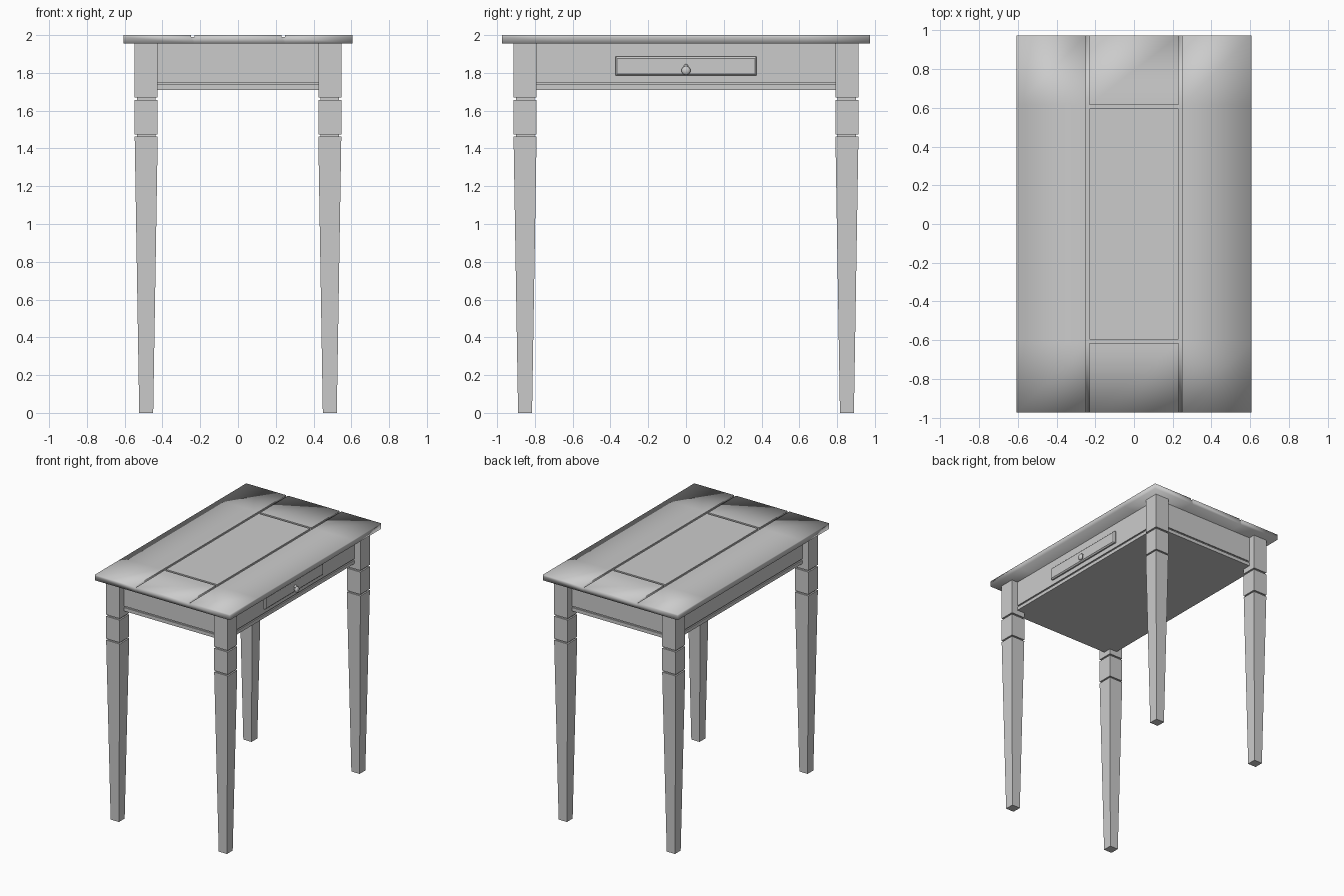
import bpy, bmesh
from math import pi
from mathutils import Vector, Matrix

cube = bpy.data.objects.get("Cube")
if cube:
    bpy.data.objects.remove(cube)

grey = bpy.data.materials.new("grey paint")
grey.use_nodes = True
COLOUR = (0.6, 0.6, 0.6, 1)
grey.diffuse_color = COLOUR
grey.node_tree.nodes["Principled BSDF"].inputs["Base Color"].default_value = COLOUR


def finish(name, bm):
    mesh = bpy.data.meshes.new(name)
    bm.to_mesh(mesh)
    bm.free()
    obj = bpy.data.objects.new(name, mesh)
    mesh.materials.append(grey)
    bpy.context.collection.objects.link(obj)
    return obj


def box(lo, hi):
    bm = bmesh.new()
    bmesh.ops.create_cube(bm, size=1)
    lo, hi = Vector(lo), Vector(hi)
    for v in bm.verts:
        v.co = (lo + hi) / 2 + v.co * (hi - lo)
    return bm


def square_loft(name, sections, cx, cy, ratio=None):
    """Stack of rectangles given as (z, half x, half y), capped at both ends."""
    bm = bmesh.new()
    rings = [[bm.verts.new((cx + sx * hx, cy + sy * hy, z))
              for sx, sy in ((-1, -1), (1, -1), (1, 1), (-1, 1))]
             for z, hx, hy in sections]
    for a, b in zip(rings, rings[1:]):
        for i in range(4):
            j = (i + 1) % 4
            bm.faces.new((a[i], a[j], b[j], b[i]))
    bm.faces.new(rings[0][::-1])
    bm.faces.new(rings[-1])
    return finish(name, bm)


# Table top: slab with grooves sunk between the boards
HX, HY, TOP, UNDER = 0.607, 0.973, 2.0, 1.955
GX, GY, GW, DEPTH = 0.24, 0.605, 0.009, 0.011
bm = box((-HX, -HY, UNDER), (HX, HY, TOP))
cuts = [(Vector((0, 0, TOP - DEPTH)), Vector((0, 0, 1)))]
for s in (-1, 1):
    for e in (-GW, GW):
        cuts.append((Vector((s * GX + e, 0, 0)), Vector((1, 0, 0))))
        cuts.append((Vector((0, s * GY + e, 0)), Vector((0, 1, 0))))
for co, no in cuts:
    bmesh.ops.bisect_plane(bm, geom=bm.verts[:] + bm.edges[:] + bm.faces[:],
                           plane_co=co, plane_no=no)


def in_groove(c):
    lengthwise = abs(abs(c.x) - GX) < GW * 0.9
    across = abs(abs(c.y) - GY) < GW * 0.9 and abs(c.x) < GX
    return lengthwise or across


floor = [f for f in bm.faces if f.normal.z > 0.9 and in_groove(f.calc_center_median())]
new = bmesh.ops.extrude_face_region(bm, geom=floor)["geom"]
for v in new:
    if isinstance(v, bmesh.types.BMVert):
        v.co.z -= DEPTH
bmesh.ops.delete(bm, geom=[f for f in floor if f.is_valid], context="FACES_ONLY")
# open the groove ends
ends = [f for f in bm.faces if abs(abs(f.calc_center_median().y) - HY) < 1e-4
        and f.calc_center_median().z > TOP - DEPTH and in_groove(f.calc_center_median())]
bmesh.ops.delete(bm, geom=ends, context="FACES_ONLY")
bmesh.ops.remove_doubles(bm, verts=bm.verts[:], dist=1e-4)
bmesh.ops.recalc_face_normals(bm, faces=bm.faces[:])
for f in bm.faces:
    f.smooth = True
for e in bm.edges:
    mid = (e.verts[0].co + e.verts[1].co) / 2
    if abs(mid.x) < GX + 2 * GW and abs(mid.y) < HY - 0.001 and mid.z > UNDER + 0.001:
        e.smooth = e.calc_face_angle(0) < 0.5
finish("table_top", bm)

# Apron: closed body with a groove above its lower bead
AX, AY = 0.492, 0.858
groove = 0.01
square_loft("apron", [(1.71, AX, AY), (1.738, AX, AY),
                      (1.738, AX - groove, AY - groove), (1.75, AX - groove, AY - groove),
                      (1.75, AX, AY), (UNDER, AX, AY)], 0, 0)

# Legs: square blocks with two necks and a tapered shaft
WIDE, NECK, FOOT = 0.061, 0.049, 0.037
leg = [(0, FOOT), (1.462, WIDE), (1.462, NECK), (1.474, NECK), (1.474, WIDE),
       (1.656, WIDE), (1.656, NECK), (1.669, NECK), (1.669, WIDE), (UNDER, WIDE)]
for sx, side in ((1, "left"), (-1, "right")):
    for sy, end in ((-1, "front"), (1, "back")):
        square_loft(f"{end}_{side}_leg", [(z, h, h) for z, h in leg], sx * 0.486, sy * 0.852)

# Drawer front with a chamfered border
bm = box((AX - 0.01, -0.373, 1.786), (AX + 0.02, 0.373, 1.886))
front = [e for e in bm.edges if all(v.co.x > AX for v in e.verts)]
bmesh.ops.bevel(bm, geom=front, offset=0.009, segments=1, affect="EDGES")
finish("drawer_front", bm)

# Drawer pull: small stem, round knob and pointed plate behind it
PULL = Vector((AX + 0.02, 0, 1.812))
bm = bmesh.new()
bmesh.ops.create_uvsphere(bm, u_segments=16, v_segments=10, radius=0.024,
                          matrix=Matrix.Translation(PULL + Vector((0.018, 0, 0)))
                          @ Matrix.Diagonal((0.6, 1, 1, 1)))
bmesh.ops.create_cone(bm, cap_ends=True, segments=12, radius1=0.01, radius2=0.01, depth=0.03,
                      matrix=Matrix.Translation(PULL) @ Matrix.Rotation(pi / 2, 4, "Y"))
knob = finish("drawer_knob", bm)
bm = bmesh.new()
bmesh.ops.create_uvsphere(bm, u_segments=12, v_segments=8, radius=0.012,
                          matrix=Matrix.Translation(PULL + Vector((0.006, 0, 0.022))))
loop = finish("drawer_pull_mount", bm)
bpy.ops.object.select_all(action="DESELECT")
for obj in (knob, loop):
    obj.select_set(True)
bpy.context.view_layer.objects.active = knob
bpy.ops.object.shade_smooth_by_angle()
